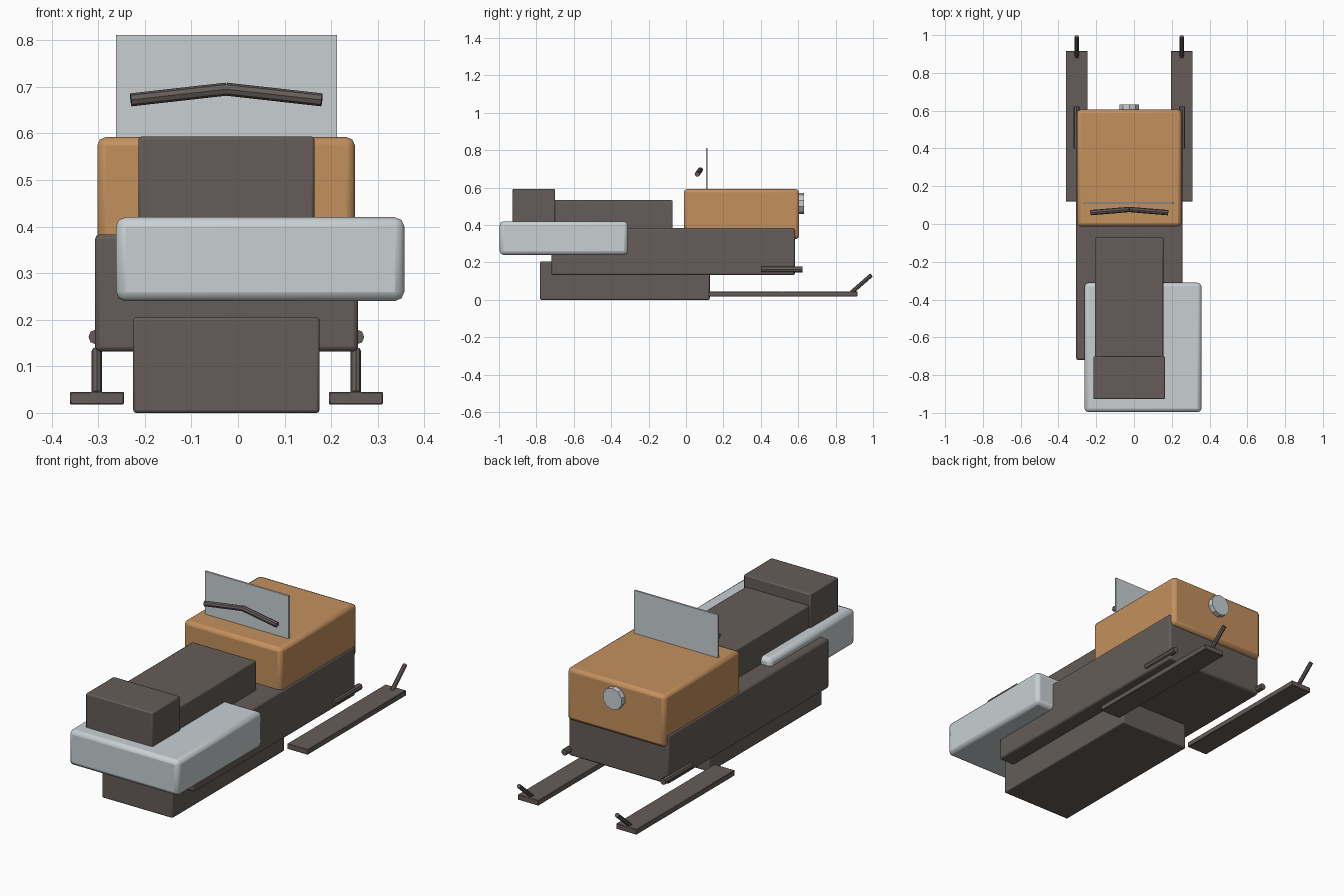
import bpy
from math import radians
from mathutils import Vector

cube = bpy.data.objects.get("Cube")
if cube:
    bpy.data.objects.remove(cube, do_unlink=True)


def material(name, rgb):
    m = bpy.data.materials.new(name)
    m.use_nodes = True
    m.diffuse_color = (*rgb, 1)
    m.node_tree.nodes["Principled BSDF"].inputs["Base Color"].default_value = (*rgb, 1)
    return m


dark = material("dark brown", (0.13, 0.108, 0.1))
orange = material("orange", (0.55, 0.28, 0.11))
silver = material("pale grey", (0.58, 0.63, 0.65))


def finish(obj, name, mat):
    obj.name = name
    obj.data.materials.append(mat)
    bpy.ops.object.shade_smooth_by_angle(angle=radians(30))
    return obj


def box(name, low, high, mat, bevel=0, segments=2):
    """Box between two corners with softened edges."""
    low, high = Vector(low), Vector(high)
    bpy.ops.mesh.primitive_cube_add(size=1, location=(low + high) / 2)
    obj = bpy.context.object
    obj.scale = high - low
    bpy.ops.object.transform_apply(location=False, rotation=False, scale=True)
    if bevel:
        mod = obj.modifiers.new("soft edges", "BEVEL")
        mod.width, mod.segments = bevel, segments
    return finish(obj, name, mat)


def rod(name, start, end, radius, mat, sides=8):
    """Cylinder between two points."""
    start, end = Vector(start), Vector(end)
    axis = end - start
    bpy.ops.mesh.primitive_cylinder_add(vertices=sides, radius=radius, depth=axis.length,
                                        location=(start + end) / 2,
                                        rotation=axis.to_track_quat("Z", "Y").to_euler())
    return finish(bpy.context.object, name, mat)


MID = -0.025  # centre line of the sled

# Body, track and hood
box("chassis", (-0.307, -0.72, 0.132), (0.258, 0.583, 0.383), dark, 0.01)
box("track", (-0.225, -0.78, 0), (0.175, 0.127, 0.205), dark, 0.006)
box("hood", (-0.302, -0.012, 0.325), (0.251, 0.605, 0.592), orange, 0.018)

# Seat, backrest and rear cargo box
box("seat", (-0.207, -0.92, 0.37), (0.155, -0.072, 0.533), dark, 0.006)
box("backrest", (-0.214, -0.927, 0.4), (0.164, -0.7, 0.593), dark, 0.006)
box("cargo_box", (-0.262, -0.996, 0.24), (0.357, -0.311, 0.42), silver, 0.02)

# Windshield, headlight and handlebar
box("windshield", (-0.262, 0.106, 0.57), (0.212, 0.116, 0.811), silver)
rod("headlight", (MID, 0.59, 0.515), (MID, 0.632, 0.515), 0.055, silver, 10)

# Paired handlebar halves, skis, ski tips and shock absorbers
for side, label in ((-1, "right"), (1, "left")):
    rod(label + "_handlebar", (MID, 0.077, 0.695), (MID + side * 0.205, 0.06, 0.672), 0.014, dark)
    x = MID + side * 0.278
    box(label + "_ski", (x - 0.058, 0.12, 0.018), (x + 0.058, 0.916, 0.045), dark, 0.002, 1)
    rod(label + "_ski_tip", (x, 0.885, 0.04), (x, 0.992, 0.133), 0.011, dark)
    rod(label + "_shock", (MID + side * 0.28, 0.4, 0.163), (MID + side * 0.28, 0.622, 0.163), 0.016, dark)
